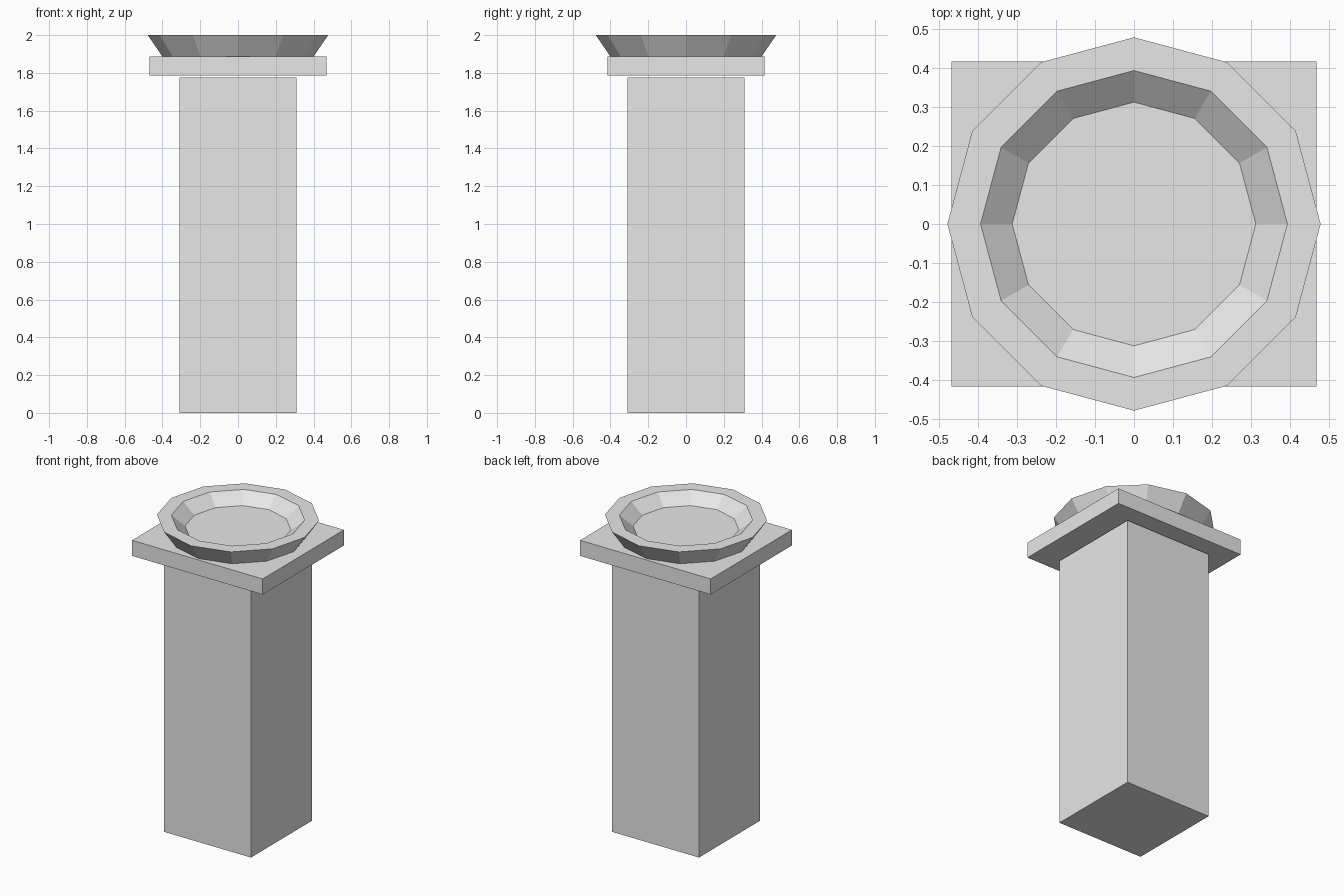
import bpy
import bmesh
from math import cos, sin, tau

cube = bpy.data.objects.get("Cube")
if cube:
    bpy.data.objects.remove(cube, do_unlink=True)

# One plain stone colour
stone = bpy.data.materials.new("pale_grey_stone")
stone.use_nodes = True
colour = (0.8, 0.8, 0.8, 1)
stone.diffuse_color = colour
stone.node_tree.nodes["Principled BSDF"].inputs["Base Color"].default_value = colour


def finish(name, bm):
    bmesh.ops.recalc_face_normals(bm, faces=bm.faces)
    mesh = bpy.data.meshes.new(name)
    bm.to_mesh(mesh)
    bm.free()
    mesh.materials.append(stone)
    obj = bpy.data.objects.new(name, mesh)
    bpy.context.collection.objects.link(obj)
    return obj


def block(name, half_x, half_y, bottom, top):
    bm = bmesh.new()
    bmesh.ops.create_cube(bm, size=2)
    bmesh.ops.scale(bm, vec=(half_x, half_y, (top - bottom) / 2), verts=bm.verts)
    bmesh.ops.translate(bm, vec=(0, 0, (top + bottom) / 2), verts=bm.verts)
    return finish(name, bm)


def turned(name, profile, sides):
    """Rings of (radius, height) joined by quads and closed at both ends."""
    bm = bmesh.new()
    rings = [[bm.verts.new((r * cos(tau * i / sides), r * sin(tau * i / sides), z))
              for i in range(sides)] for r, z in profile]
    for low, high in zip(rings, rings[1:]):
        for i in range(sides):
            j = (i + 1) % sides
            bm.faces.new((low[i], low[j], high[j], high[i]))
    bm.faces.new(rings[0])
    bm.faces.new(rings[-1])
    return finish(name, bm)


# Square column with a slab floating just above it
block("column", 0.311, 0.311, 0, 1.775)
block("slab", 0.468, 0.416, 1.786, 1.887)

# Shallow twelve-sided basin: foot, outer rim, inner rim, floor
turned("basin", [(0.385, 1.865), (0.478, 2), (0.393, 2), (0.312, 1.933)], 12)
